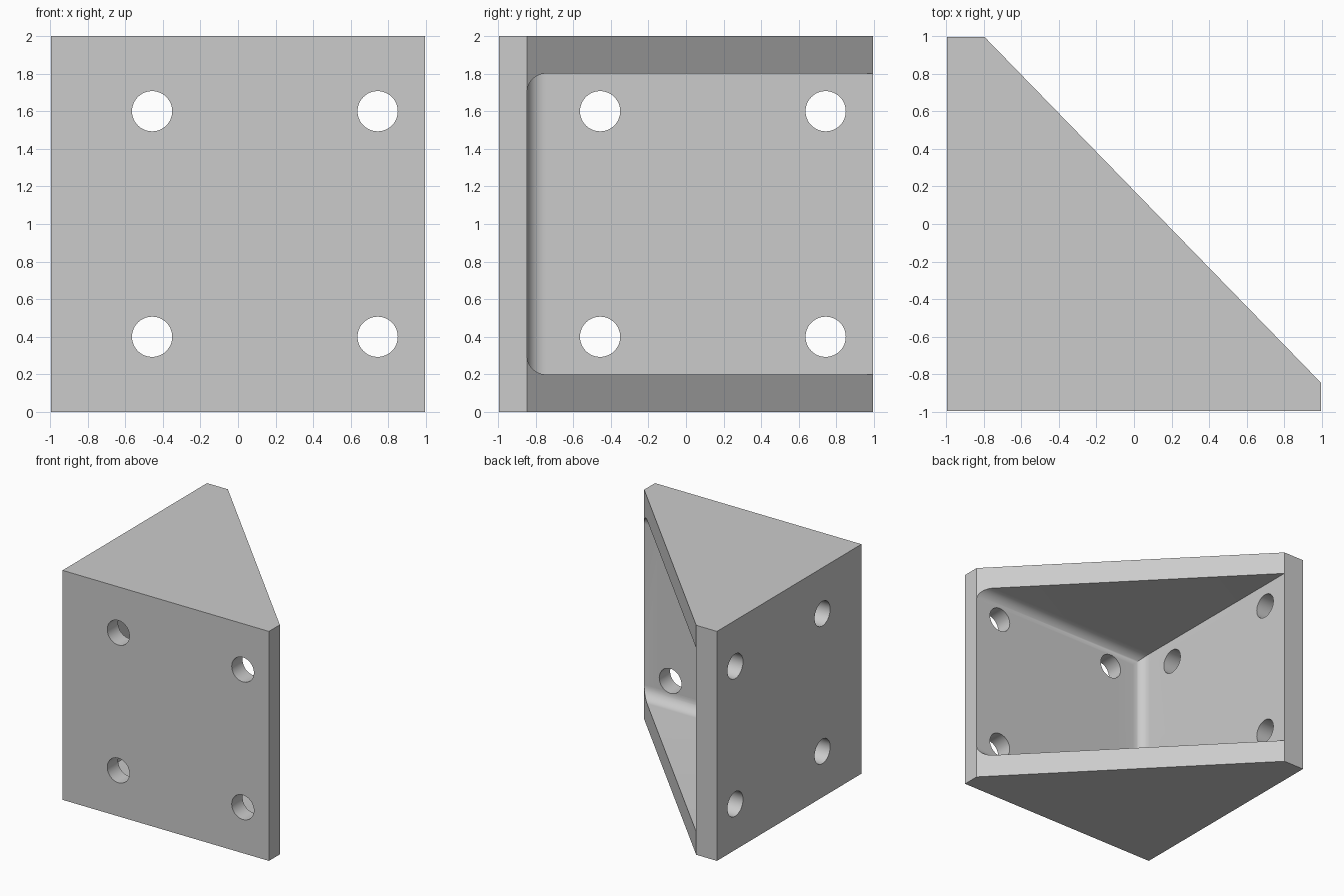
import bpy
import bmesh
from math import pi
from mathutils import Matrix, Vector

cube = bpy.data.objects.get("Cube")
if cube:
    bpy.data.objects.remove(cube, do_unlink=True)

HALF = 0.995            # half of each leg
HEIGHT = 2.0
SIDE_IN = -0.795        # inner face of the side plate (x)
FRONT_IN = -0.845       # inner face of the front plate (y)
GUSSET = 0.2            # thickness of the triangular ends
FILLET = 0.1
HOLE_R = 0.107
EPS = 0.0005

grey = bpy.data.materials.new("plain grey")
grey.use_nodes = True
colour = (0.6, 0.6, 0.6, 1)
grey.diffuse_color = colour
grey.node_tree.nodes["Principled BSDF"].inputs["Base Color"].default_value = colour


def make_object(name, bm):
    bmesh.ops.recalc_face_normals(bm, faces=bm.faces)
    mesh = bpy.data.meshes.new(name)
    bm.to_mesh(mesh)
    bm.free()
    mesh.materials.append(grey)
    obj = bpy.data.objects.new(name, mesh)
    bpy.context.collection.objects.link(obj)
    return obj


def cut(target, cutter):
    cutter.hide_render = True
    mod = target.modifiers.new("cut", 'BOOLEAN')
    mod.operation = 'DIFFERENCE'
    mod.solver = 'EXACT'
    mod.object = cutter
    bpy.context.view_layer.objects.active = target
    bpy.ops.object.modifier_apply(modifier=mod.name)
    bpy.data.objects.remove(cutter, do_unlink=True)


# Solid wedge: five-sided outline extruded upwards
bm = bmesh.new()
outline = [(-HALF, -HALF), (HALF, -HALF), (HALF, FRONT_IN), (SIDE_IN, HALF), (-HALF, HALF)]
base = bm.faces.new([bm.verts.new((x, y, 0)) for x, y in outline])
top = bmesh.ops.extrude_face_region(bm, geom=[base])
bmesh.ops.translate(bm, vec=(0, 0, HEIGHT),
                    verts=[v for v in top["geom"] if isinstance(v, bmesh.types.BMVert)])
bracket = make_object("corner_bracket", bm)

# Cavity: box rounded where it meets the front plate
bm = bmesh.new()
low = Vector((SIDE_IN - EPS, FRONT_IN - EPS, GUSSET))
high = Vector((2, 2, HEIGHT - GUSSET))
bmesh.ops.create_cube(bm, size=1, matrix=Matrix.Translation((low + high) / 2)
                      @ Matrix.Diagonal((*(high - low), 1)))
rounded = [e for e in bm.edges
           if all(v.co.y < 0 for v in e.verts) and any(v.co.x < 0 for v in e.verts)]
bmesh.ops.bevel(bm, geom=rounded, offset=FILLET, offset_type='OFFSET',
                segments=12, profile=0.5, affect='EDGES')
cut(bracket, make_object("cavity_cutter", bm))

# Screw holes: four through each plate
for along in (-0.457, 0.743):
    for z in (0.4, 1.6):
        for axis, place in (('X', (along, -0.9, z)), ('Y', (-0.9, along, z))):
            bm = bmesh.new()
            bmesh.ops.create_cone(bm, cap_ends=True, segments=48, radius1=HOLE_R,
                                  radius2=HOLE_R, depth=0.6,
                                  matrix=Matrix.Translation(place) @ Matrix.Rotation(pi / 2, 4, axis))
            cut(bracket, make_object("hole_cutter", bm))

# Smooth fillets and holes, crisp edges
bpy.ops.object.select_all(action='DESELECT')
bracket.select_set(True)
bpy.context.view_layer.objects.active = bracket
bpy.ops.object.shade_smooth_by_angle(angle=pi / 6)
